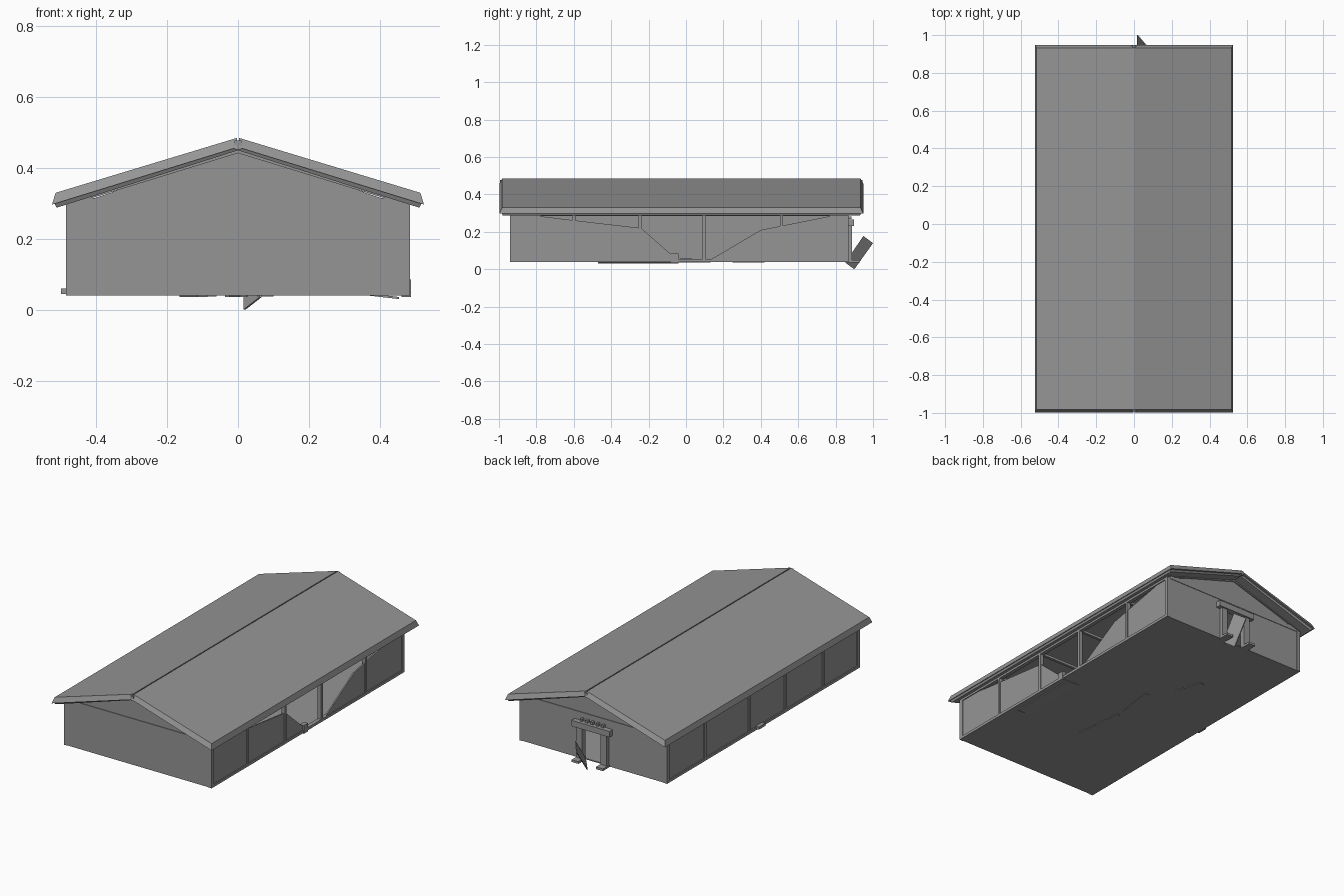
import bpy
import bmesh
from mathutils import Matrix, Vector

cube = bpy.data.objects.get("Cube")
if cube:
    bpy.data.objects.remove(cube, do_unlink=True)

GREY = (0.3, 0.3, 0.3, 1)
mat = bpy.data.materials.new("weathered grey")
mat.use_nodes = True
mat.diffuse_color = GREY
mat.node_tree.nodes["Principled BSDF"].inputs["Base Color"].default_value = GREY


def finish(name, bm):
    bmesh.ops.recalc_face_normals(bm, faces=bm.faces)
    mesh = bpy.data.meshes.new(name)
    bm.to_mesh(mesh)
    bm.free()
    mesh.materials.append(mat)
    obj = bpy.data.objects.new(name, mesh)
    bpy.context.collection.objects.link(obj)
    return obj


def loft(name, *loops):
    """Closed solid skinned through matching loops of points."""
    bm = bmesh.new()
    rings = [[bm.verts.new(p) for p in loop] for loop in loops]
    bm.faces.new(rings[0])
    bm.faces.new(rings[-1])
    for a, b in zip(rings, rings[1:]):
        n = len(a)
        for i in range(n):
            j = (i + 1) % n
            bm.faces.new((a[i], a[j], b[j], b[i]))
    return finish(name, bm)


def box(name, x, y, z, turn=0, axis='Z'):
    bm = bmesh.new()
    lo, hi = Vector((x[0], y[0], z[0])), Vector((x[1], y[1], z[1]))
    rot = Matrix.Rotation(turn, 4, axis)
    size = Matrix.Diagonal((*(hi - lo), 1))
    bmesh.ops.create_cube(bm, size=1, matrix=Matrix.Translation((lo + hi) / 2) @ rot @ size)
    return finish(name, bm)


def prism_x(name, profile, x0, x1):
    return loft(name, [(x0, y, z) for y, z in profile], [(x1, y, z) for y, z in profile])


def prism_y(name, profile, y0, y1):
    return loft(name, [(x, y0, z) for x, z in profile], [(x, y1, z) for x, z in profile])


FRONT, BACK, HALF = -0.94, 0.87, 0.485
BASE, TOP = 0.04, 0.29

# Floor
box("floor", (-0.48, 0.48), (FRONT + 0.005, BACK - 0.005), (BASE, 0.046))

# Timber frame of the long sides
for side, label in ((-1, "right"), (1, "left")):
    inner, outer = sorted((side * 0.462, side * HALF))
    for i, y in enumerate((FRONT + 0.012, -0.6, -0.245, 0.095, 0.51, BACK - 0.012)):
        half = 0.012 if i in (0, 5) else 0.008
        box(f"{label}_post_{i}", (inner, outer), (y - half, y + half), (BASE, 0.3))
    box(f"{label}_sill", (inner, outer), (FRONT, BACK), (BASE, 0.056))
    box(f"{label}_top_plate", (inner, outer), (FRONT, BACK), (0.284, 0.303))

# Intact long wall, and the collapsed one with a jagged break
box("right_wall", (-0.478, -0.47), (FRONT, BACK), (BASE, 0.3))
prism_x("broken_wall_front",
        [(FRONT, BASE), (-0.04, BASE), (-0.04, 0.045), (-0.24, 0.22), (-0.6, 0.262),
         (-0.8, 0.286), (FRONT, 0.29)], 0.472, 0.48)
prism_x("broken_wall_back",
        [(0.12, BASE), (BACK, BASE), (BACK, 0.29), (0.78, 0.286), (0.5, 0.23),
         (0.4, 0.21), (0.12, 0.045)], 0.472, 0.48)

# Tie beams across the hall
for i, y in enumerate((-0.6, -0.245, 0.095, 0.51)):
    box(f"tie_beam_{i}", (-0.465, 0.465), (y - 0.008, y + 0.008), (0.285, 0.3))

# End walls: solid at the front, a doorway at the back
box("front_wall", (-0.465, 0.465), (FRONT + 0.003, FRONT + 0.012), (BASE, 0.295))
DOOR = 0.062
for side, label in ((-1, "right"), (1, "left")):
    box(f"back_wall_{label}", sorted((side * DOOR, side * 0.465)),
        (BACK - 0.012, BACK - 0.003), (BASE, 0.295))
box("back_wall_over_door", (-DOOR, DOOR), (BACK - 0.012, BACK - 0.003), (0.23, 0.295))

# Gables: cross beam, recessed triangle and sloping rake boards
for y, inward, label in ((FRONT, 1, "front"), (BACK, -1, "back")):
    def depth(a, b):
        return y + inward * a, y + inward * b
    prism_y(f"{label}_cross_beam",
            [(-HALF, TOP), (HALF, TOP), (HALF, 0.303), (0.41, 0.315), (-0.41, 0.315),
             (-HALF, 0.303)], *depth(0, 0.014))
    prism_y(f"{label}_gable", [(-0.45, 0.3), (0.45, 0.3), (0, 0.452)], *depth(0.004, 0.012))
    for side in (-1, 1):
        prism_y(f"{label}_rake_board",
                [(side * HALF, 0.293), (side * HALF, 0.307), (0, 0.456), (0, 0.442)],
                *depth(-0.003, 0.01))

# Roof: two thick slabs with bevelled edges and a thinner lining below
Y0, Y1 = -0.998, 0.948


def slab_ring(ridge, eave, inset):
    a, b = Y0 + inset, Y1 - inset
    return [(ridge[0], a, ridge[1]), (eave[0], a, eave[1]),
            (eave[0], b, eave[1]), (ridge[0], b, ridge[1])]


for side, label in ((-1, "right"), (1, "left")):
    g = side * 0.003
    loft(f"{label}_roof",
         slab_ring((g, 0.485), (side * 0.515, 0.33), 0.015),
         slab_ring((g, 0.458), (side * 0.525, 0.297), 0))
    loft(f"{label}_roof_lining",
         slab_ring((0, 0.461), (side * 0.518, 0.3), 0.012),
         slab_ring((0, 0.45), (side * 0.512, 0.288), 0.018))
box("ridge_beam", (-0.01, 0.01), (Y0 + 0.004, Y1 - 0.004), (0.452, 0.478))

# Doorway: posts, lintel, beam ends and footings
for side, label in ((-1, "right"), (1, "left")):
    c = side * 0.08
    box(f"{label}_door_post", (c - 0.02, c + 0.02), (BACK - 0.015, BACK + 0.018), (BASE, 0.235))
    box(f"{label}_door_footing", (c - 0.025, c + 0.02), (BACK - 0.01, BACK + 0.06),
        (0.037, 0.05))
box("door_lintel", (-0.125, 0.125), (BACK - 0.01, BACK + 0.027), (0.23, 0.265))
for i in range(5):
    x = (i - 2) * 0.035
    box(f"beam_end_{i}", (x - 0.007, x + 0.007), (BACK - 0.01, BACK + 0.015), (0.268, 0.283))

# Door hanging off its hinge
corners = [(0.015, 0.9, 0), (0.015, 1, 0.14), (0.06, 0.948, 0.178), (0.06, 0.852, 0.035)]
loft("hanging_door", corners, [(x + 0.006, y, z) for x, y, z in corners])

# Fallen panel and loose planks around the floor
panel = [(0.35, -0.47, 0.042), (0.455, -0.47, 0.03), (0.455, -0.04, 0.03), (0.35, -0.04, 0.042)]
loft("fallen_panel", panel, [(x, y, z + 0.006) for x, y, z in panel])
box("broken_stud", (0.462, 0.488), (-0.08, -0.04), (0.036, 0.085))
box("loose_block", (-0.5, -0.46), (-0.03, 0.03), (0.045, 0.06))
box("loose_plank_front", (-0.01, 0.01), (-0.45, -0.15), (0.036, 0.042), 0.1)
box("loose_plank_middle", (-0.02, 0.01), (-0.1, 0.13), (0.036, 0.042), -0.15)
box("loose_plank_back", (-0.14, -0.11), (0.25, 0.42), (0.036, 0.042), 0.3)
